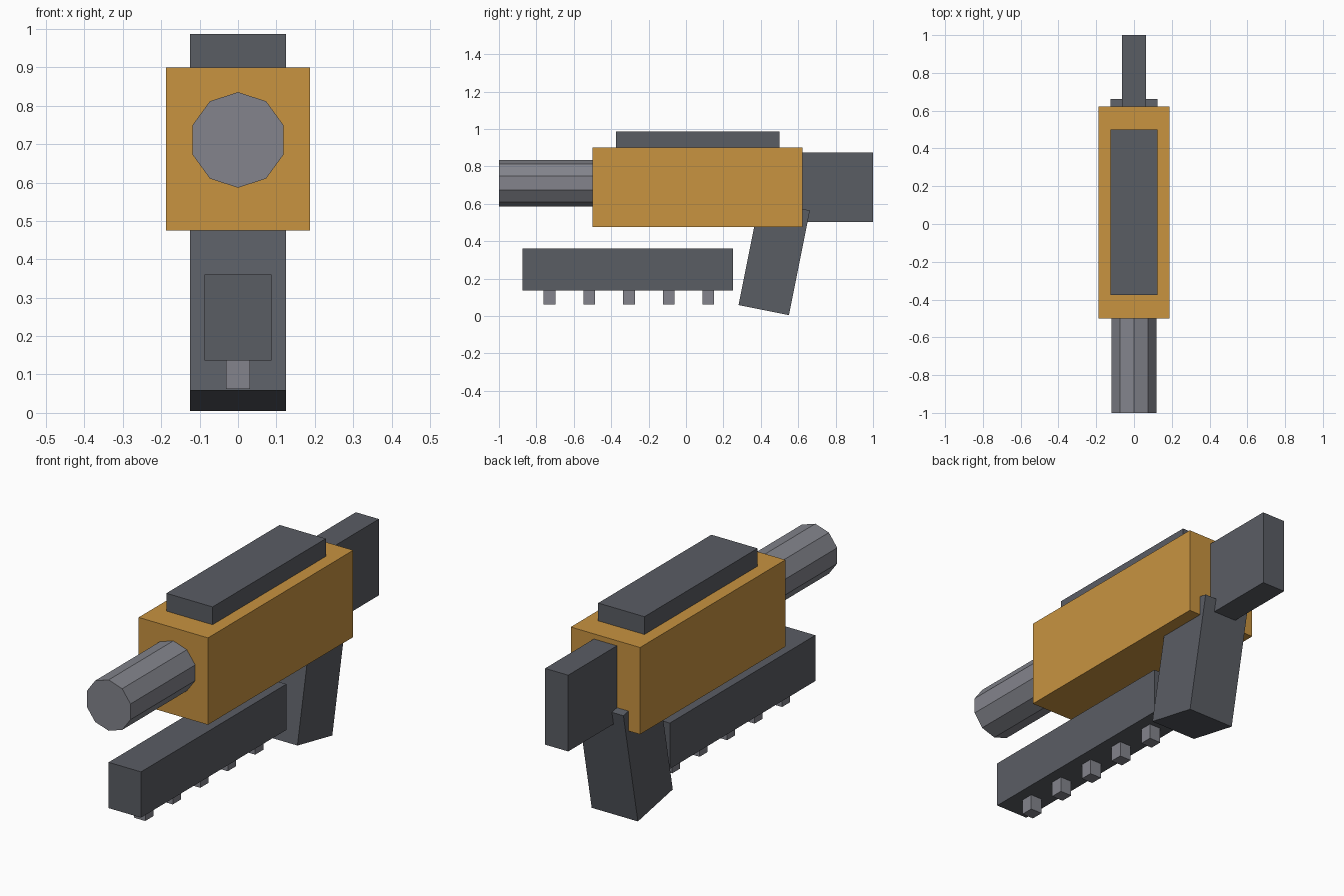
import bpy, bmesh, math
from mathutils import Matrix, Vector

if "Cube" in bpy.data.objects:
    bpy.data.objects.remove(bpy.data.objects["Cube"])


def material(name, rgb):
    m = bpy.data.materials.new(name)
    m.diffuse_color = (*rgb, 1)
    m.use_nodes = True
    m.node_tree.nodes["Principled BSDF"].inputs["Base Color"].default_value = m.diffuse_color
    return m


ORANGE = material("orange", (0.578, 0.292, 0.051))
DARK = material("dark grey", (0.102, 0.109, 0.127))
METAL = material("metal grey", (0.227, 0.231, 0.262))


def add_object(name, bm, mat):
    bmesh.ops.recalc_face_normals(bm, faces=bm.faces)
    mesh = bpy.data.meshes.new(name)
    bm.to_mesh(mesh)
    bm.free()
    mesh.materials.append(mat)
    ob = bpy.data.objects.new(name, mesh)
    bpy.context.collection.objects.link(ob)
    return ob


def box(name, half_x, y, z, mat):
    """Box centred on x = 0, spanning the y and z ranges."""
    bm = bmesh.new()
    bmesh.ops.create_cube(bm, size=1)
    bmesh.ops.scale(bm, verts=bm.verts, vec=(2 * half_x, y[1] - y[0], z[1] - z[0]))
    bmesh.ops.translate(bm, verts=bm.verts, vec=(0, sum(y) / 2, sum(z) / 2))
    return add_object(name, bm, mat)


# Main housing, top cover and rear stock
box("body", 0.1875, (-0.5, 0.623), (0.475, 0.9), ORANGE)
box("top_cover", 0.125, (-0.375, 0.5), (0.89, 0.987), DARK)
box("stock", 0.0625, (0.61, 1.0), (0.502, 0.875), DARK)

# Ten-sided barrel with a corner pointing up
bm = bmesh.new()
ring = [bm.verts.new((0.1245 * math.sin(i * math.tau / 10), -1.0,
                      0.711 + 0.1245 * math.cos(i * math.tau / 10))) for i in range(10)]
cap = bm.faces.new(ring)
ext = bmesh.ops.extrude_face_region(bm, geom=[cap], use_keep_orig=True)
bmesh.ops.translate(bm, vec=(0, 0.51, 0),
                    verts=[v for v in ext["geom"] if isinstance(v, bmesh.types.BMVert)])
add_object("barrel", bm, METAL)

# Raked grip, leaning back at the top
grip = box("grip", 0.125, (-0.1375, 0.1375), (-0.2855, 0.2855), DARK)
grip.matrix_world = Matrix.Translation((0, 0.4715, 0.3115)) @ Matrix.Rotation(math.radians(-11.3), 4, "X")

# Separate lower bar with a row of pegs underneath
box("lower_bar", 0.0875, (-0.875, 0.25), (0.137, 0.361), DARK)
for i in range(5):
    y = -0.73 + i * 0.2125
    box(f"peg_{i + 1}", 0.031, (y - 0.031, y + 0.031), (0.062, 0.145), METAL)
